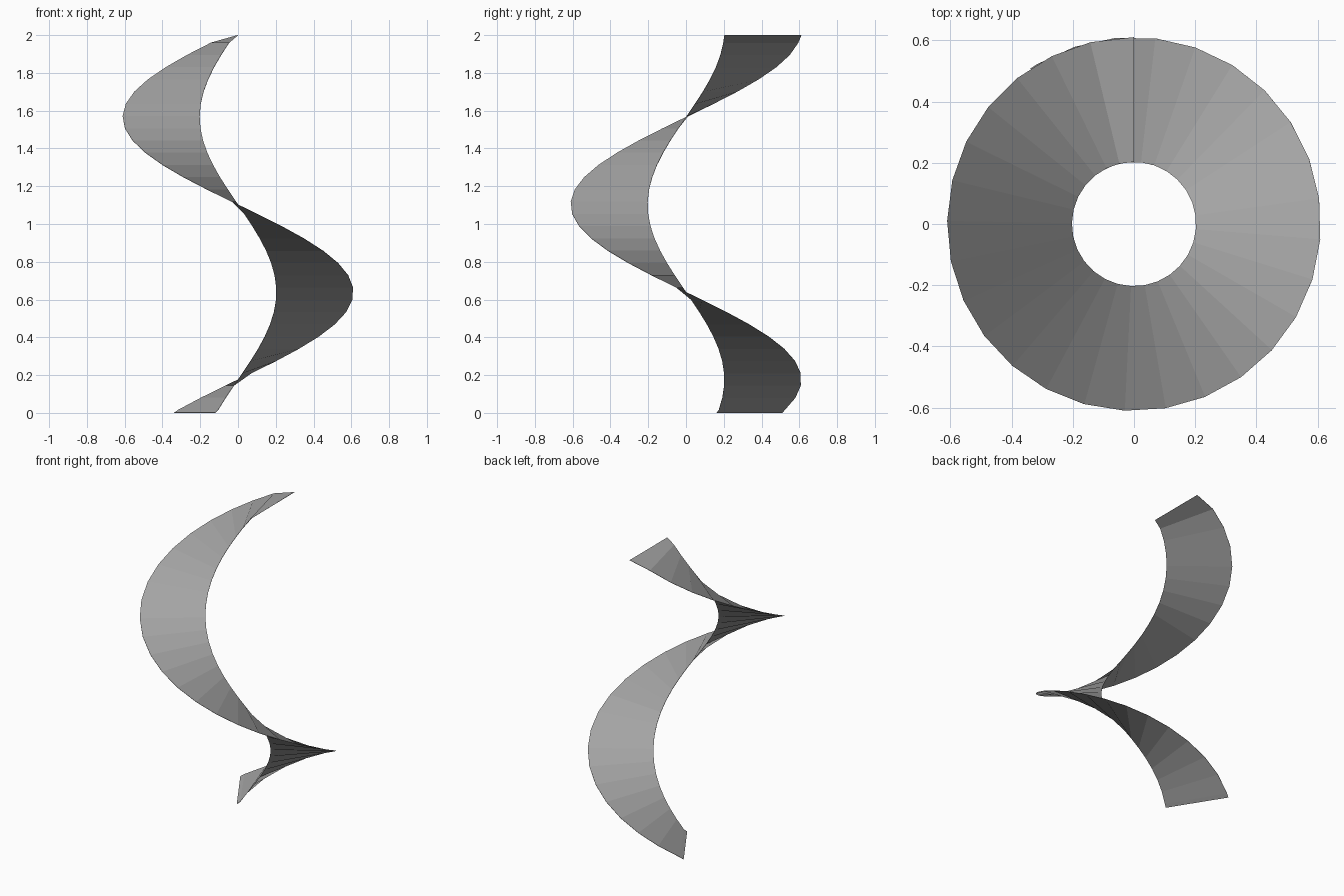
import bpy
import bmesh
from math import radians, cos, sin

cube = bpy.data.objects.get("Cube")
if cube:
    bpy.data.objects.remove(cube, do_unlink=True)

INNER, OUTER = 0.203, 0.611
TURN, RISE = 12.59, 0.0648      # angle and height of one step

# One flat grey for the whole ribbon
grey = bpy.data.materials.new("plain grey")
grey.use_nodes = True
colour = (0.37, 0.37, 0.37, 1)
grey.diffuse_color = colour
grey.node_tree.nodes["Principled BSDF"].inputs["Base Color"].default_value = colour

# Rungs of the spiral: inner angle, outer angle, height
rungs = [(127, 123.6, 0)]
for i in range(-3, 28):
    angle = 83.4 - TURN * i
    rungs.append((angle, angle, 0.21 + RISE * i))
rungs.append((-270, -270, 2))

# Ribbon surface swept through the rungs
bm = bmesh.new()


def point(radius, angle, z):
    a = radians(angle)
    return bm.verts.new((radius * cos(a), radius * sin(a), z))


pairs = [(point(INNER, a, z), point(OUTER, b, z)) for a, b, z in rungs]
for (a, b), (c, d) in zip(pairs, pairs[1:]):
    bm.faces.new((a, c, d, b))
bm.normal_update()
for face in bm.faces:
    if face.normal.z < 0:
        face.normal_flip()

mesh = bpy.data.meshes.new("spiral_ribbon")
bm.to_mesh(mesh)
bm.free()
mesh.materials.append(grey)
ribbon = bpy.data.objects.new("spiral_ribbon", mesh)
bpy.context.collection.objects.link(ribbon)

# Paper-thin sheet with a clean top and underside
sheet = ribbon.modifiers.new("sheet", "SOLIDIFY")
sheet.thickness = 0.002
sheet.offset = 0
